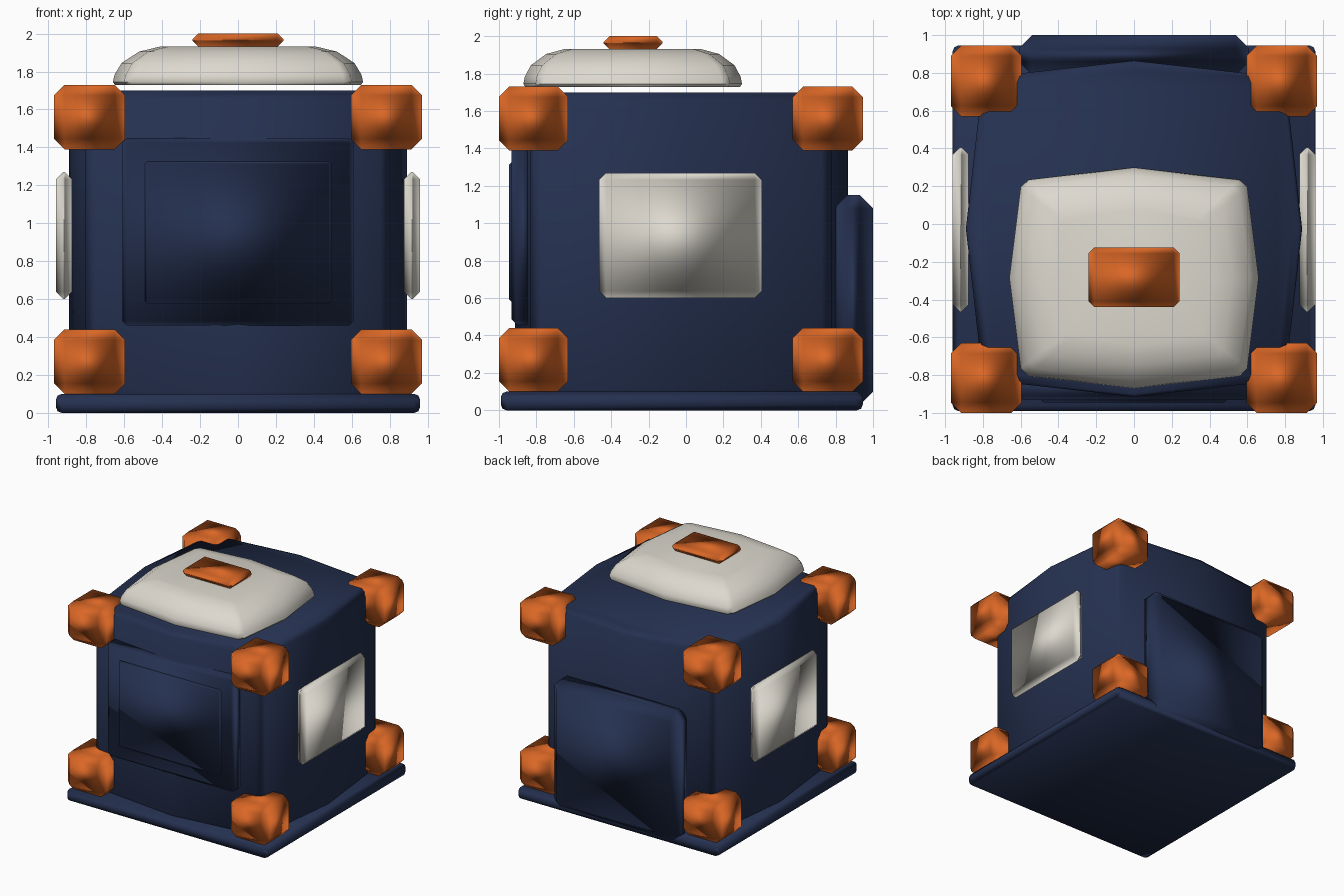
import bpy, bmesh, math

if "Cube" in bpy.data.objects:
    bpy.data.objects.remove(bpy.data.objects["Cube"])


def material(name, rgb):
    m = bpy.data.materials.new(name)
    m.diffuse_color = (*rgb, 1)
    m.use_nodes = True
    m.node_tree.nodes["Principled BSDF"].inputs["Base Color"].default_value = m.diffuse_color
    return m


NAVY = material("navy", (0.018, 0.030, 0.080))
ORANGE = material("orange", (0.70, 0.135, 0.019))
WHITE = material("warm_white", (0.72, 0.69, 0.62))


def finish(name, bm, mat, bevel=0.0, segments=1, angle=50):
    """Turn a bmesh into a shaded object with an optional chamfer."""
    bmesh.ops.recalc_face_normals(bm, faces=bm.faces)
    mesh = bpy.data.meshes.new(name)
    bm.to_mesh(mesh)
    bm.free()
    mesh.materials.append(mat)
    ob = bpy.data.objects.new(name, mesh)
    bpy.context.collection.objects.link(ob)
    bpy.ops.object.select_all(action='DESELECT')
    ob.select_set(True)
    bpy.context.view_layer.objects.active = ob
    if bevel:
        mod = ob.modifiers.new("chamfer", 'BEVEL')
        mod.width = bevel
        mod.segments = segments
        mod.limit_method = 'ANGLE'
        mod.angle_limit = math.radians(40)
        mod.harden_normals = True
        bpy.ops.object.modifier_apply(modifier=mod.name)
    bpy.ops.object.shade_smooth_by_angle(angle=math.radians(angle))
    return ob


def box(name, x, y, z, mat, bevel, segments=1):
    """Chamfered box given as (min, max) ranges."""
    bm = bmesh.new()
    bmesh.ops.create_cube(bm, size=1)
    for v in bm.verts:
        for i, (lo, hi) in enumerate((x, y, z)):
            v.co[i] = hi if v.co[i] > 0 else lo
    return finish(name, bm, mat, bevel, segments)


def loft(name, outline, rings, centre_y, mat, bevel=0.0, segments=1, angle=50):
    """Stack scaled copies of an outline; rings are (scale, z)."""
    bm = bmesh.new()
    loops = [[bm.verts.new((x * s, centre_y + y * s, z)) for x, y in outline]
             for s, z in rings]
    n = len(outline)
    for a, b in zip(loops, loops[1:]):
        for i in range(n):
            j = (i + 1) % n
            bm.faces.new((a[i], a[j], b[j], b[i]))
    bm.faces.new(loops[0][::-1])
    bm.faces.new(loops[-1])
    return finish(name, bm, mat, bevel, segments, angle)


# Main body: box whose four sides bulge out along their centre lines
body_outline = [(0.89, 0), (0.80, 0.80), (0, 0.89), (-0.80, 0.80),
                (-0.89, 0), (-0.80, -0.80), (0, -0.89), (0.80, -0.80)]
loft("body", body_outline, [(1, 0.06), (1, 1.70)], -0.025, NAVY, 0.05, 2)

# Base slab
box("base", (-0.96, 0.96), (-0.99, 0.945), (0, 0.10), NAVY, 0.03, 2)

# Corner blocks, on all eight corners
for level, z in (("lower", (0.10, 0.44)), ("upper", (1.39, 1.73))):
    for depth, y in (("front", (-1.0, -0.63)), ("back", (0.57, 0.945))):
        for side, x in (("left", (-0.97, -0.595)), ("right", (0.595, 0.97))):
            box(f"corner_block_{level}_{depth}_{side}", x, y, z, ORANGE, 0.055)

# Front door and its raised inner panel
box("front_door", (-0.61, 0.61), (-0.932, -0.80), (0.46, 1.45), NAVY, 0.025)
box("front_inner_panel", (-0.49, 0.49), (-0.946, -0.90), (0.58, 1.325), NAVY, 0.012)

# Thick back panel
box("back_panel", (-0.61, 0.61), (0.79, 1.0), (0.03, 1.15), NAVY, 0.07)

# Side panels
for side, x in (("left", (-0.96, -0.875)), ("right", (0.875, 0.96))):
    box(f"side_panel_{side}", x, (-0.465, 0.405), (0.60, 1.27), WHITE, 0.038)

# Padded lid with clipped corners, domed in section
quarter = [(0.66, 0), (0.60, 0.48), (0.56, 0.52), (0, 0.585)]
lid_outline = (quarter + [(-x, y) for x, y in quarter[2::-1]]
               + [(-x, -y) for x, y in quarter[1:]]
               + [(x, -y) for x, y in quarter[2:0:-1]])
loft("lid_cushion", lid_outline,
     [(0.98, 1.728), (1, 1.745), (0.985, 1.785), (0.93, 1.845), (0.79, 1.905), (0.62, 1.932)],
     -0.285, WHITE)

# Handle plate on the lid
box("lid_plate", (-0.24, 0.24), (-0.44, -0.125), (1.932, 2.0), ORANGE, 0.03)
